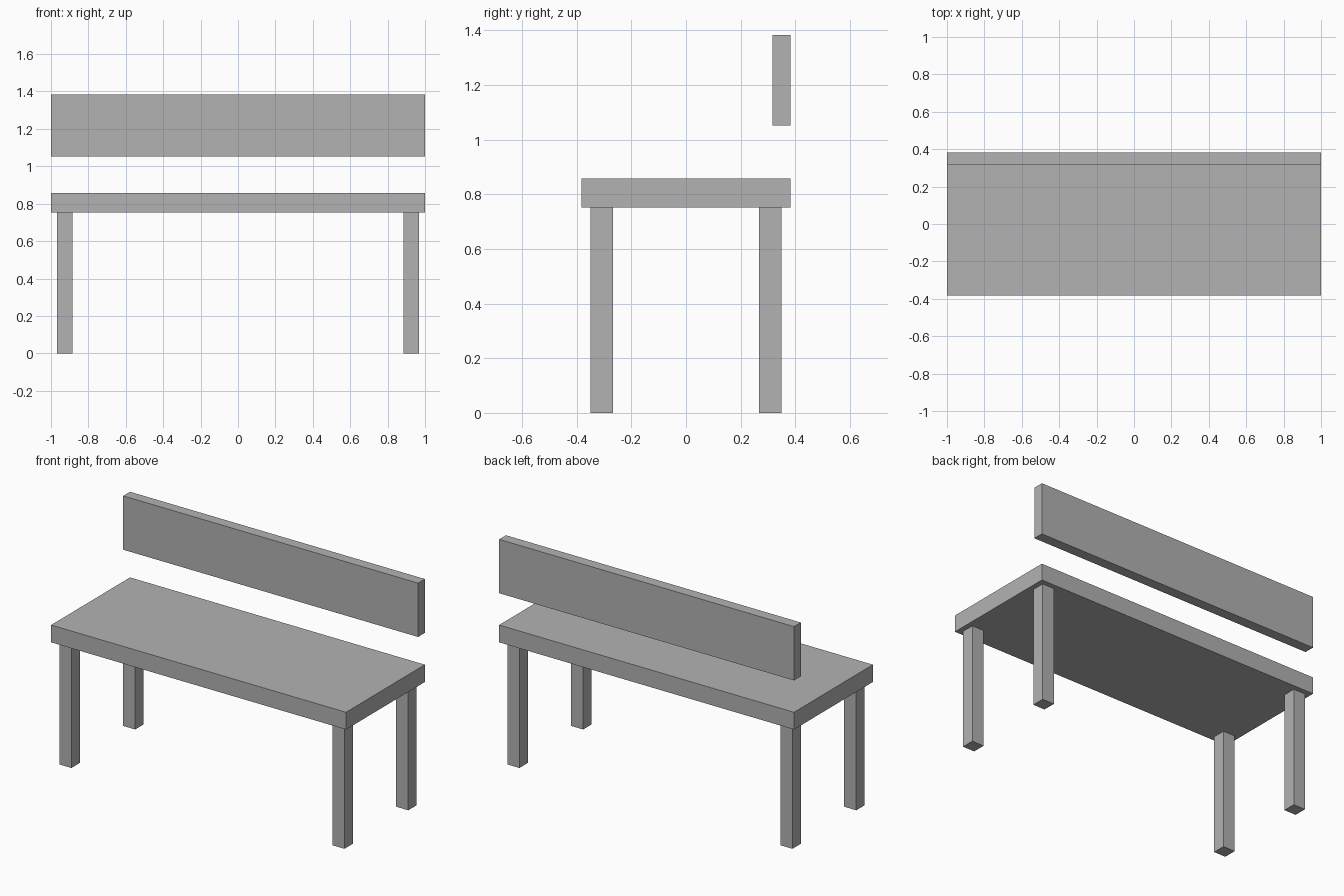
import bpy

if "Cube" in bpy.data.objects:
    bpy.data.objects.remove(bpy.data.objects["Cube"])

grey = bpy.data.materials.new("plain_grey")
grey.diffuse_color = (0.448, 0.448, 0.448, 1)
grey.use_nodes = True
grey.node_tree.nodes["Principled BSDF"].inputs["Base Color"].default_value = grey.diffuse_color


def box(name, x, y, z):
    """Box spanning the given (min, max) ranges."""
    spans = (x, y, z)
    bpy.ops.mesh.primitive_cube_add(size=1, location=[(a + b) / 2 for a, b in spans])
    ob = bpy.context.object
    ob.name = name
    ob.scale = [b - a for a, b in spans]
    bpy.ops.object.transform_apply(location=False, rotation=False, scale=True)
    ob.data.materials.append(grey)
    return ob


# Seat slab and floating backrest board
box("seat", (-1, 1), (-0.382, 0.382), (0.752, 0.858))
box("backrest", (-1, 1), (0.316, 0.382), (1.053, 1.383))

# Four square legs, inset from the seat corners
LEG_X, LEG_Y, HALF = 0.926, 0.309, 0.041
for side, sx in (("left", -1), ("right", 1)):
    for end, sy in (("front", -1), ("back", 1)):
        cx, cy = sx * LEG_X, sy * LEG_Y
        box(f"{end}_{side}_leg", (cx - HALF, cx + HALF), (cy - HALF, cy + HALF), (0, 0.752))
